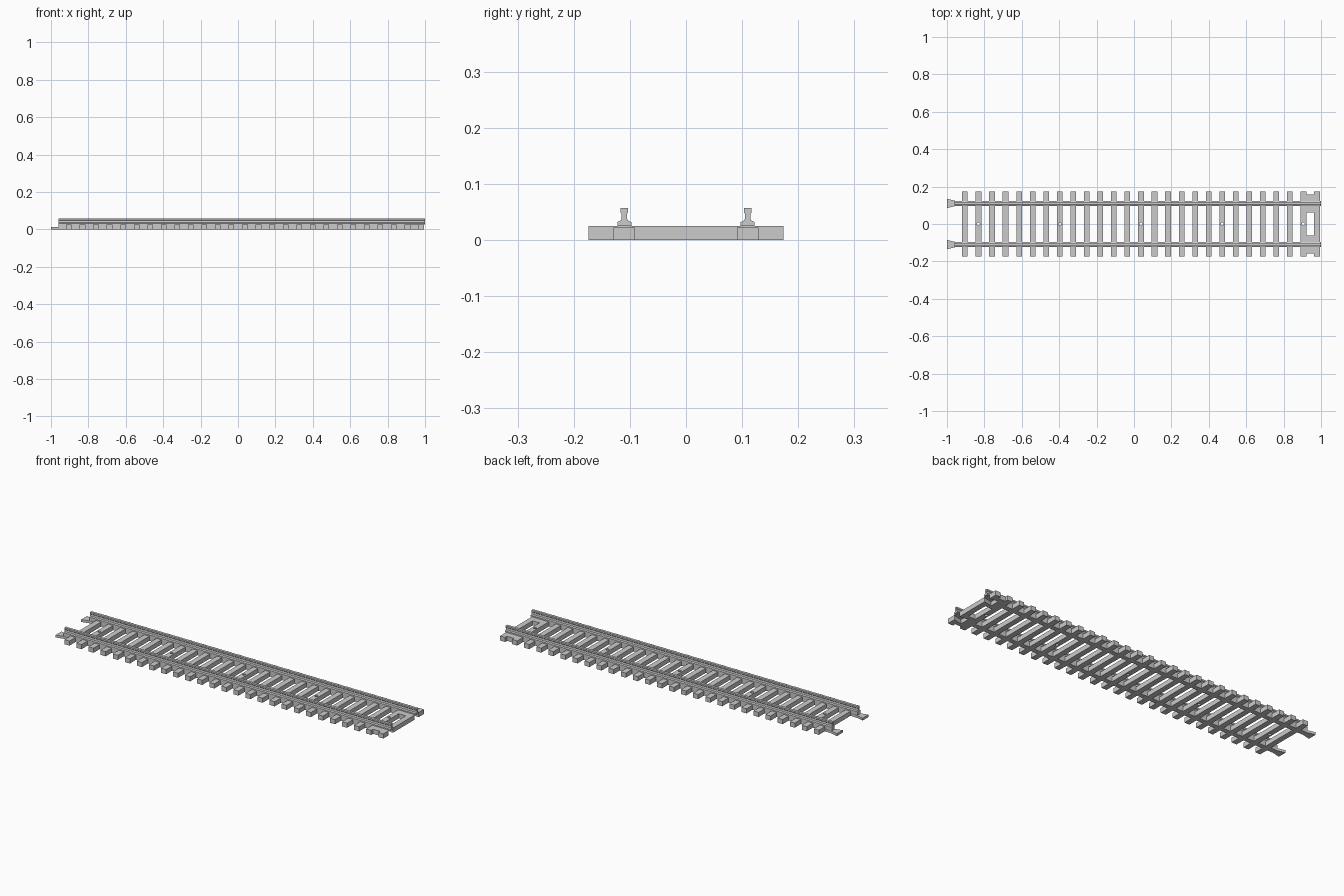
import bpy, bmesh, math

if "Cube" in bpy.data.objects:
    bpy.data.objects.remove(bpy.data.objects["Cube"])

RAIL_Y = 0.11
SLEEPER_H = 0.025
PITCH, FIRST_X = 0.0724, -0.904


def finish(name, bm):
    bmesh.ops.recalc_face_normals(bm, faces=bm.faces)
    me = bpy.data.meshes.new(name)
    bm.to_mesh(me)
    bm.free()
    ob = bpy.data.objects.new(name, me)
    bpy.context.scene.collection.objects.link(ob)
    return ob


def add_box(bm, x0, x1, y0, y1, z0, z1):
    vs = bmesh.ops.create_cube(bm, size=1)["verts"]
    for v in vs:
        v.co.x = x1 if v.co.x > 0 else x0
        v.co.y = y1 if v.co.y > 0 else y0
        v.co.z = z1 if v.co.z > 0 else z0


def add_prism(bm, points, offset):
    face = bm.faces.new([bm.verts.new(p) for p in points])
    ext = bmesh.ops.extrude_face_region(bm, geom=[face])["geom"]
    moved = [g for g in ext if isinstance(g, bmesh.types.BMVert)]
    bmesh.ops.translate(bm, verts=moved, vec=offset)


def cut(ob, cutter):
    m = ob.modifiers.new("cut", "BOOLEAN")
    m.operation, m.solver, m.object = "DIFFERENCE", "EXACT", cutter


# sleepers
bm = bmesh.new()
for i in range(27):
    x = FIRST_X + i * PITCH
    add_box(bm, x - 0.015, x + 0.015, -0.174, 0.174, 0, SLEEPER_H)
sleepers = finish("sleepers", bm)

# longitudinal strips under the rails
bm = bmesh.new()
for s in (-1, 1):
    y = s * RAIL_Y
    add_box(bm, -0.96, 0.99, y - 0.0125, y + 0.0125, 0, SLEEPER_H)
strips = finish("rail_support_strips", bm)

# plates joining the last two sleepers
bm = bmesh.new()
for s in (-1, 1):
    y0, y1 = sorted((s * 0.062, s * 0.158))
    add_box(bm, 0.91, 0.975, y0, y1, 0, SLEEPER_H)
plates = finish("end_plates", bm)

# rails: half profile (y offset, z) mirrored to a closed section
half = [(0.0125, 0.0245), (0.0125, 0.032), (0.0055, 0.0355),
        (0.0045, 0.046), (0.007, 0.049), (0.007, 0.057)]
section = half + [(-y, z) for y, z in reversed(half)]
bm = bmesh.new()
for s in (-1, 1):
    add_prism(bm, [(-0.96, s * RAIL_Y + y, z) for y, z in section], (1.96, 0, 0))
finish("rails", bm)

# flared connector tongues
bm = bmesh.new()
for s in (-1, 1):
    shape = [(-1, -0.025), (-0.955, -0.014), (-0.92, -0.014),
             (-0.92, 0.014), (-0.955, 0.014), (-1, 0.025)]
    add_prism(bm, [(x, s * RAIL_Y + y, 0) for x, y in shape], (0, 0, 0.013))
finish("connector_tongues", bm)

# dovetail sockets in the opposite end
bm = bmesh.new()
for s in (-1, 1):
    shape = [(1.01, -0.018), (1.01, 0.018), (0.99, 0.018),
             (0.945, 0.028), (0.945, -0.028), (0.99, -0.018)]
    add_prism(bm, [(x, s * RAIL_Y + y, -0.01) for x, y in shape], (0, 0, 0.032))
sockets = finish("socket_cutter", bm)

# nail holes through every sixth sleeper
bm = bmesh.new()
for i in range(1, 27, 6):
    vs = bmesh.ops.create_cone(bm, cap_ends=True, segments=16, radius1=0.008,
                               radius2=0.008, depth=0.1)["verts"]
    bmesh.ops.translate(bm, verts=vs, vec=(FIRST_X + i * PITCH, 0, 0))
holes = finish("nail_hole_cutter", bm)

cut(sleepers, holes)
for ob in (sleepers, strips, plates):
    cut(ob, sockets)
for ob in (sockets, holes):
    ob.hide_render = True
    ob.hide_viewport = True
